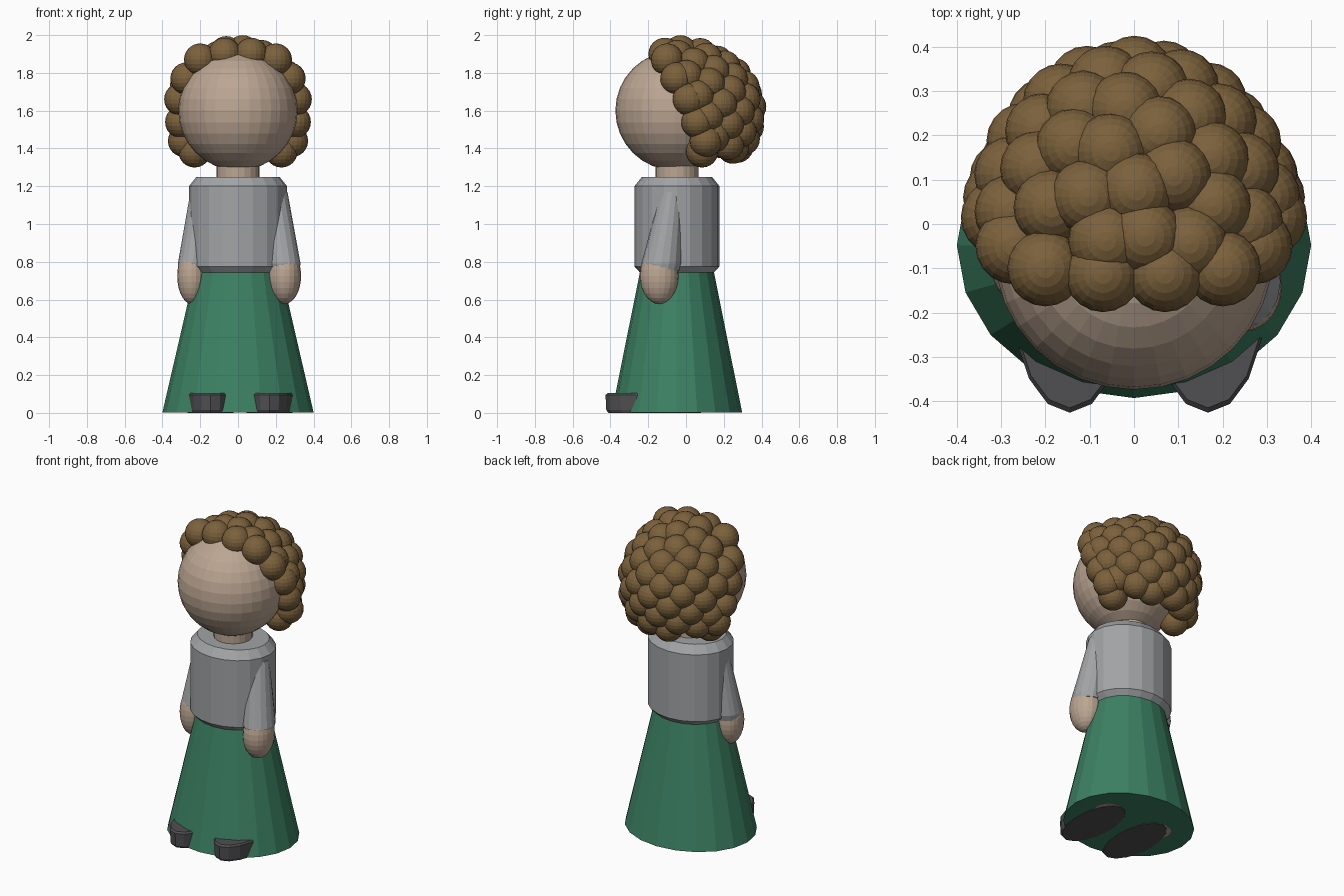
import bpy, bmesh, math
from mathutils import Matrix, Vector

if "Cube" in bpy.data.objects:
    bpy.data.objects.remove(bpy.data.objects["Cube"])


def material(name, rgb):
    m = bpy.data.materials.new(name)
    m.diffuse_color = (*rgb, 1)
    m.use_nodes = True
    m.node_tree.nodes["Principled BSDF"].inputs["Base Color"].default_value = m.diffuse_color
    return m


SKIN = material("skin", (0.50, 0.38, 0.29))
GREEN = material("green", (0.045, 0.22, 0.125))
BROWN = material("brown", (0.20, 0.12, 0.045))
DARK = material("dark", (0.08, 0.08, 0.085))
GREY = material("grey", (0.36, 0.37, 0.38))


def finish(name, bm, mat):
    bmesh.ops.recalc_face_normals(bm, faces=bm.faces)
    me = bpy.data.meshes.new(name)
    bm.to_mesh(me)
    bm.free()
    ob = bpy.data.objects.new(name, me)
    bpy.context.collection.objects.link(ob)
    me.materials.append(mat)
    return ob


def loft(name, rings, sides, mat):
    """Closed skin through elliptical rings given as (x, y, z, rx, ry)."""
    bm = bmesh.new()
    loops = []
    for x, y, z, rx, ry in rings:
        angles = [2 * math.pi * i / sides for i in range(sides)]
        loops.append([bm.verts.new((x + rx * math.cos(a), y + ry * math.sin(a), z)) for a in angles])
    for lo, hi in zip(loops, loops[1:]):
        for i in range(sides):
            j = (i + 1) % sides
            bm.faces.new((lo[i], lo[j], hi[j], hi[i]))
    bm.faces.new(loops[0])
    bm.faces.new(loops[-1])
    return finish(name, bm, mat)


def add_ball(bm, centre, radii, u, v):
    mtx = Matrix.Translation(centre) @ Matrix.Diagonal((*radii, 1))
    bmesh.ops.create_uvsphere(bm, u_segments=u, v_segments=v, radius=1, matrix=mtx)


def ball(name, centre, radii, u, v, mat):
    bm = bmesh.new()
    add_ball(bm, centre, radii, u, v)
    return finish(name, bm, mat)


AY = -0.048  # body axis in y

# Skirt, torso and neck
loft("skirt", [(0, AY, 0.003, 0.40, 0.345), (0, AY, 0.76, 0.225, 0.193)], 20, GREEN)
loft("torso", [(0, AY, 0.74, 0.225, 0.193), (0, AY, 0.775, 0.26, 0.225),
               (0, AY, 1.20, 0.26, 0.225), (0, AY, 1.25, 0.22, 0.185)], 20, GREY)
loft("neck", [(0, AY, 1.2, 0.113, 0.113), (0, AY, 1.36, 0.113, 0.113)], 20, SKIN)

# Head
ball("head", (0, -0.058, 1.6), (0.316, 0.316, 0.316), 32, 16, SKIN)

# Arms, hands, shoes and legs; the left arm is slimmer and set further back
for side, s, k, dy, foot_x in (("right", 1, 1.0, 0, 0.167), ("left", -1, 0.86, 0.045, -0.145)):
    loft(side + "_sleeve", [(s * 0.19, -0.075 + dy * 0.5, 1.17, 0.072 * k, 0.06 * k),
                            (s * 0.241, -0.13 + dy, 0.79, 0.09 * k, 0.106 * k),
                            (s * 0.244, -0.133 + dy, 0.755, 0.082 * k, 0.097 * k)], 16, GREY)
    ball(side + "_hand", (s * 0.246, -0.142 + dy, 0.725), (0.088 * k, 0.102 * k, 0.148), 20, 14, SKIN)
    loft(side + "_shoe", [(foot_x, -0.165, 0.0, 0.122, 0.245), (foot_x, -0.165, 0.015, 0.126, 0.257),
                          (foot_x, -0.165, 0.095, 0.13, 0.261), (foot_x, -0.165, 0.105, 0.124, 0.25)],
         16, DARK)
    loft(side + "_leg", [(foot_x + 0.02 * s, 0.0, 0.002, 0.09, 0.085),
                         (foot_x * 0.7, AY, 0.6, 0.07, 0.08)], 16, SKIN)

# Curly hair: a row of balls along the hairline on both sides
R = (0.086, 0.086, 0.086)
hair = bmesh.new()
for x, y, z in ((0.07, -0.113, 1.90), (0.2, -0.1, 1.87), (0.272, -0.05, 1.77),
                (0.305, 0.015, 1.66), (0.30, 0.06, 1.54), (0.285, 0.105, 1.44), (0.23, 0.085, 1.385)):
    for s in (1, -1):
        add_ball(hair, (x * s, y, z), R, 20, 12)

# The rest spread evenly over an ellipsoid, fuller at the nape
count = 125
for i in range(count):
    h = 1 - 2 * (i + 0.3) / count
    a = i * math.pi * (3 - math.sqrt(5)) + 0.6
    r = math.sqrt(1 - h * h)
    if h < 0:
        r = r ** 0.7
    c = Vector((0.312 * r * math.cos(a), -0.05 + 0.39 * r * math.sin(a), 1.6 + 0.315 * h))
    hairline = -0.11 + (1.89 - c.z) * 0.42
    if c.y > hairline + 0.06 and c.z > 1.375:
        c.z = max(c.z, 1.405)
        add_ball(hair, c, R, 20, 12)
finish("curly_hair", hair, BROWN)
